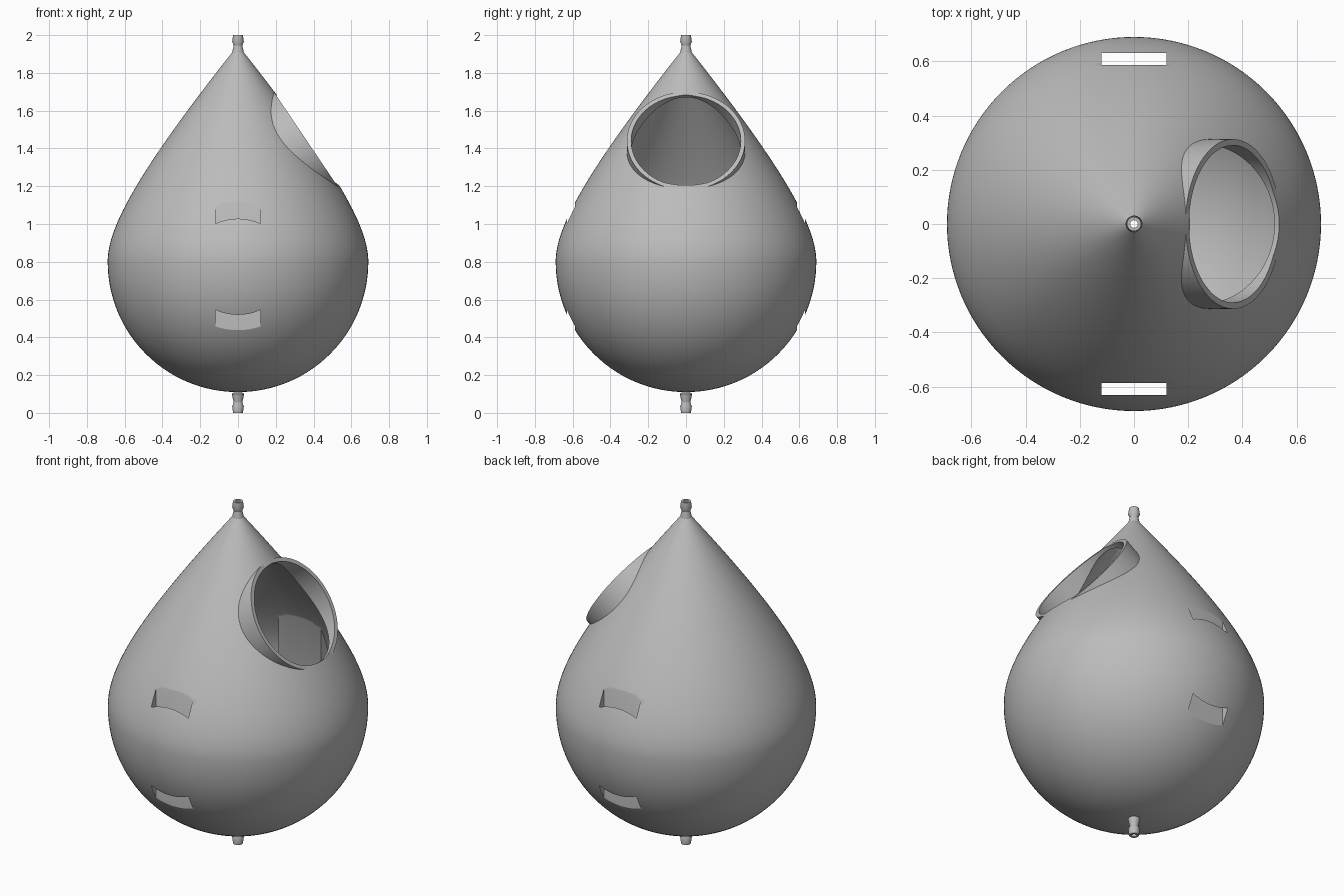
import bpy, bmesh, math
from mathutils import Vector, Matrix
from mathutils.geometry import interpolate_bezier

if "Cube" in bpy.data.objects:
    bpy.data.objects.remove(bpy.data.objects["Cube"])

grey = bpy.data.materials.new("plain_grey")
grey.use_nodes = True
colour = (0.5, 0.5, 0.5, 1)
grey.diffuse_color = colour
grey.node_tree.nodes["Principled BSDF"].inputs["Base Color"].default_value = colour

WALL = 0.021
RADIUS, MID = 0.69, 0.8


def finish(name, bm):
    bmesh.ops.remove_doubles(bm, verts=bm.verts, dist=1e-5)
    bmesh.ops.recalc_face_normals(bm, faces=bm.faces)
    mesh = bpy.data.meshes.new(name)
    bm.to_mesh(mesh)
    bm.free()
    mesh.materials.append(grey)
    obj = bpy.data.objects.new(name, mesh)
    bpy.context.collection.objects.link(obj)
    return obj


def revolve(name, points, steps, closed=False):
    bm = bmesh.new()
    verts = [bm.verts.new((r, 0, z)) for r, z in points]
    edges = [bm.edges.new(pair) for pair in zip(verts, verts[1:])]
    if closed:
        edges.append(bm.edges.new((verts[-1], verts[0])))
    bmesh.ops.spin(bm, geom=verts + edges, axis=(0, 0, 1), cent=(0, 0, 0),
                   angle=math.tau, steps=steps)
    return finish(name, bm)


def box(name, low, high):
    low, high = Vector(low), Vector(high)
    bm = bmesh.new()
    matrix = Matrix.Translation((low + high) / 2) @ Matrix.Diagonal((high - low).to_4d())
    bmesh.ops.create_cube(bm, size=1, matrix=matrix)
    return finish(name, bm)


def rod(name, radius, centre, axis, start, end, sides=96):
    axis = Vector(axis).normalized()
    matrix = (Matrix.Translation(Vector(centre) + axis * (start + end) / 2)
              @ axis.to_track_quat("Z", "Y").to_matrix().to_4x4())
    bm = bmesh.new()
    bmesh.ops.create_cone(bm, cap_ends=True, segments=sides, radius1=radius,
                          radius2=radius, depth=end - start, matrix=matrix)
    return finish(name, bm)


def combine(target, other, operation):
    mod = target.modifiers.new(operation, "BOOLEAN")
    mod.operation, mod.solver, mod.object = operation, "EXACT", other
    bpy.context.view_layer.update()
    graph = bpy.context.evaluated_depsgraph_get()
    mesh = bpy.data.meshes.new_from_object(target.evaluated_get(graph))
    target.modifiers.clear()
    target.data = mesh
    bpy.data.objects.remove(other)


def smooth(obj):
    bpy.ops.object.select_all(action="DESELECT")
    obj.select_set(True)
    bpy.context.view_layer.objects.active = obj
    bpy.ops.object.shade_smooth_by_angle(angle=math.radians(30))


# Teardrop profile: round bowl below, curved cone above
bowl = [Vector((RADIUS * math.sin(a), MID - RADIUS * math.cos(a)))
        for a in [i * math.pi / 64 for i in range(32)]]
cone = [p.to_2d() for p in interpolate_bezier(
    Vector((RADIUS, MID, 0)), Vector((RADIUS, 0.96, 0)),
    Vector((0.575, 1.22, 0)), Vector((0.03, 1.91, 0)), 40)]
outline = bowl + cone

# Cavity profile: the outline moved inward by the wall thickness
inset = [Vector((0, outline[0].y + WALL))]
for before, here, after in zip(outline, outline[1:], outline[2:]):
    along = (after - before).normalized()
    inset.append(here + WALL * Vector((-along.y, along.x)))
inset = [p for p in inset if p.x >= 0]

body = revolve("teardrop_body", outline + [Vector((0, 1.91))], 128)
cavity = revolve("cavity", inset + [Vector((0, inset[-1].y))], 128)

# Round entrance collar on the +x side
face, tilt = (0.365, 0, 1.44), (0.83, 0, 0.56)
combine(body, rod("collar", 0.313, face, tilt, -0.25, 0), "UNION")
combine(body, rod("entrance", 0.29, face, tilt, -0.2, 0.2), "DIFFERENCE")

# Strap sleeves inside the front and back walls
for side in (-1, 1):
    ys = sorted((side * 0.57, side * 0.8))
    combine(cavity, box("sleeve", (-0.137, ys[0], 0.2), (0.137, ys[1], 1.4)), "DIFFERENCE")
combine(body, cavity, "DIFFERENCE")

# Vertical strap slots
for side in (-1, 1):
    ys = sorted((side * 0.587, side * 0.63))
    combine(body, box("slot", (-0.12, ys[0], 0.2), (0.12, ys[1], 1.4)), "DIFFERENCE")

# Bore through both tips
combine(body, rod("bore", 0.014, (0, 0, 0), (0, 0, 1), -0.1, 2.1, 24), "DIFFERENCE")
smooth(body)

# Barbed hollow spouts at top and bottom
barb = [(0.014, 1.885), (0.033, 1.9), (0.023, 1.945), (0.031, 1.965),
        (0.026, 2.0), (0.014, 2.0)]
smooth(revolve("top_spout", barb, 32, closed=True))
smooth(revolve("bottom_spout", [(r, 2 - z) for r, z in barb], 32, closed=True))
